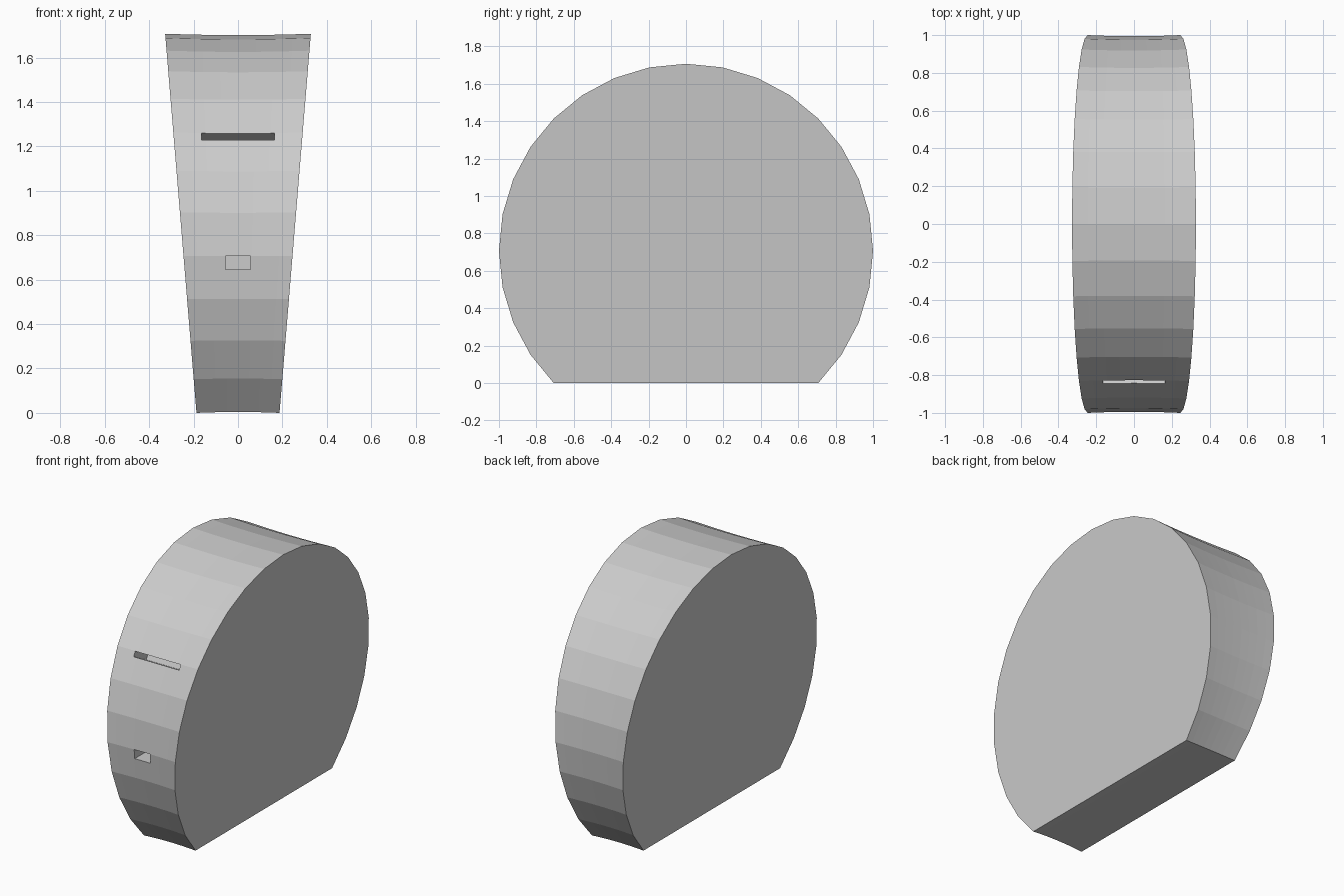
import bpy, bmesh, math
from mathutils import Matrix, Vector

if "Cube" in bpy.data.objects:
    bpy.data.objects.remove(bpy.data.objects["Cube"])

MID = math.sqrt(0.5)      # height of the circle centre
BOW = 0.006               # slight hollow across the rim
STATIONS = 8              # strips across the thickness

# 32-sided circle with its bottom quarter cut flat
profile = [(math.sin(a), math.cos(a)) for a in
           (math.radians(-135 + 11.25 * i) for i in range(25))]

# Wedge-shaped body, wider at the top
bm = bmesh.new()
rings = []
for s in range(STATIONS + 1):
    t = 2 * s / STATIONS - 1
    r = 1 - BOW * (1 - t * t)
    ring = []
    for y, c in profile:
        z = MID + c * r
        ring.append(bm.verts.new((t * (0.187 + 0.0826 * z), y * r, z)))
    rings.append(ring)
for a, b in zip(rings, rings[1:]):
    for i in range(len(a)):
        j = (i + 1) % len(a)
        bm.faces.new((a[i], a[j], b[j], b[i]))
bm.faces.new(rings[0])
bm.faces.new(rings[-1][::-1])
bmesh.ops.recalc_face_normals(bm, faces=bm.faces)
mesh = bpy.data.meshes.new("body")
bm.to_mesh(mesh)
bm.free()
body = bpy.data.objects.new("body", mesh)
bpy.context.collection.objects.link(body)


def cut_recess(name, centre, size, tilt):
    """Cut a box recess into the front rim, pitched down by tilt."""
    bm = bmesh.new()
    bmesh.ops.create_cube(bm, size=1, matrix=Matrix.Translation(Vector(centre))
                          @ Matrix.Rotation(-tilt, 4, 'X')
                          @ Matrix.Diagonal((*size, 1)))
    me = bpy.data.meshes.new(name)
    bm.to_mesh(me)
    bm.free()
    cutter = bpy.data.objects.new(name, me)
    bpy.context.collection.objects.link(cutter)
    cutter.hide_render = True
    mod = body.modifiers.new(name, 'BOOLEAN')
    mod.operation = 'DIFFERENCE'
    mod.solver = 'EXACT'
    mod.object = cutter
    return cutter


# Long slot, square to its tilted facet, and small port below it
cutters = [
    cut_recess("slot_cutter", (0, -0.838, 1.245), (0.33, 0.3, 0.034), math.radians(28.1)),
    cut_recess("port_cutter", (0, -0.99, 0.676), (0.114, 0.3, 0.062), 0),
]

# Bake the cuts and drop the cutters
bpy.context.view_layer.update()
dg = bpy.context.evaluated_depsgraph_get()
baked = bpy.data.meshes.new_from_object(body.evaluated_get(dg))
body.modifiers.clear()
body.data = baked
for c in cutters:
    bpy.data.objects.remove(c)
